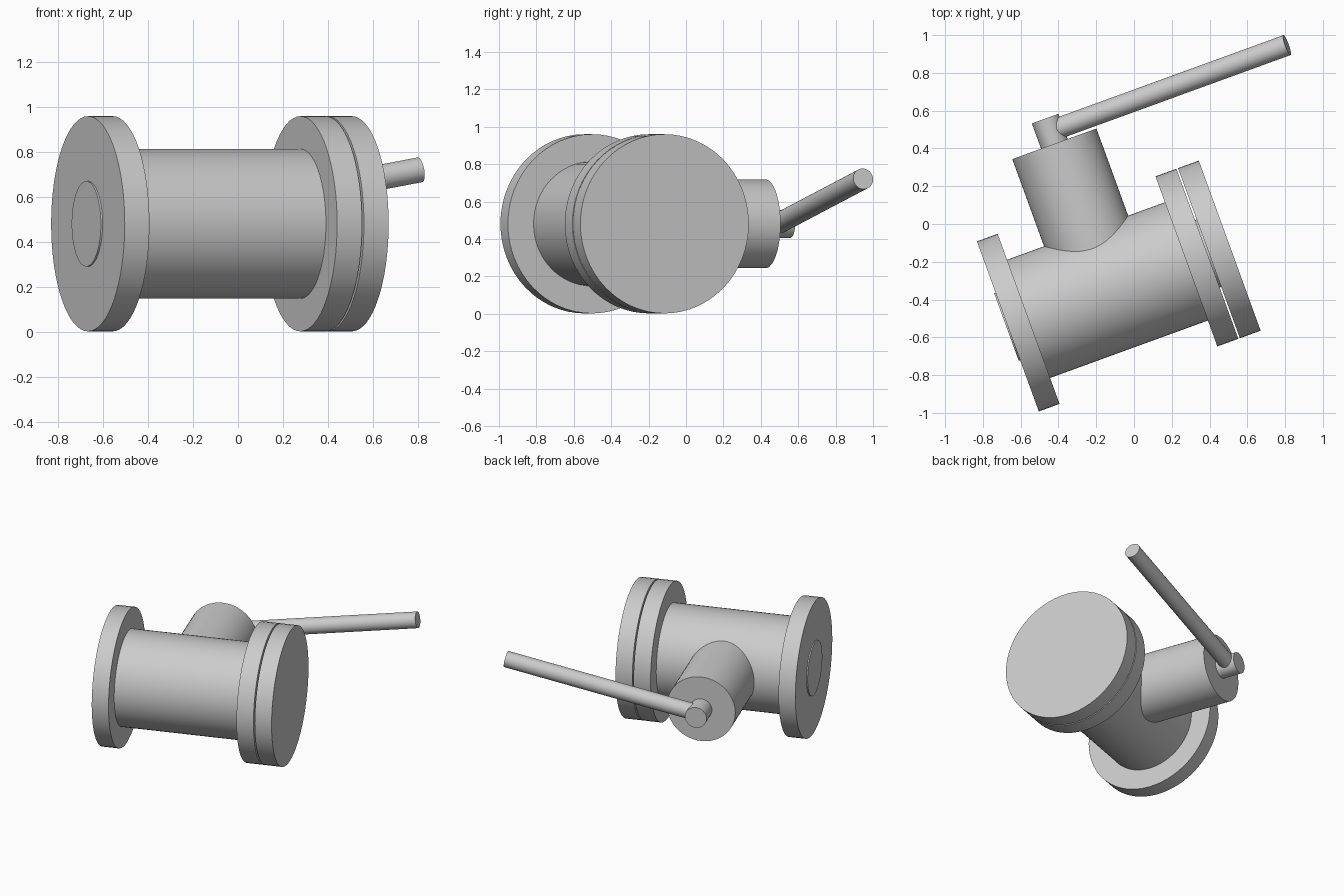
import bpy
from math import radians, tan
from mathutils import Matrix, Vector

if "Cube" in bpy.data.objects:
    bpy.data.objects.remove(bpy.data.objects["Cube"])

TURN = Matrix.Rotation(radians(20), 4, 'Z')   # whole valve is turned in plan
AXIS_V, AXIS_Z = -0.281, 0.481                # main pipe axis in the turned frame
MID_U = -0.251                                # branch / stem position along the pipe


def rod(name, start, end, radius, sides=64):
    """Smooth capped cylinder between two points of the turned frame."""
    a, b = TURN @ Vector(start), TURN @ Vector(end)
    d = b - a
    bpy.ops.mesh.primitive_cylinder_add(
        vertices=sides, radius=radius, depth=d.length, location=(a + b) / 2,
        rotation=d.to_track_quat('Z', 'Y').to_euler())
    ob = bpy.context.object
    ob.name = name
    bpy.ops.object.shade_smooth_by_angle(angle=radians(30))
    return ob


def along_pipe(name, u0, u1, radius):
    return rod(name, (u0, AXIS_V, AXIS_Z), (u1, AXIS_V, AXIS_Z), radius)


# Main pipe, its end flanges and the blanking plate
along_pipe("body_pipe", -0.74, 0.24, 0.333)
for name, u0, u1 in (("inlet_flange", -0.813, -0.696),
                     ("outlet_flange", 0.193, 0.311),
                     ("blanking_plate", 0.320, 0.437)):
    along_pipe(name, u0, u1, 0.479)

# Raised sealing faces on the two pipe flanges
along_pipe("inlet_raised_face", -0.821, -0.78, 0.19)
along_pipe("outlet_raised_face", 0.28, 0.33, 0.19)

# Side branch with the stem and tilted lever
rod("branch_bonnet", (MID_U, AXIS_V, AXIS_Z), (MID_U, 0.543, AXIS_Z), 0.237)
rod("stem", (MID_U, 0.50, AXIS_Z), (MID_U, 0.685, AXIS_Z), 0.075, 48)
reach = 1.336
rod("lever", (MID_U, 0.613, AXIS_Z),
    (MID_U + reach, 0.613, AXIS_Z + reach * tan(radians(10.2))), 0.056, 48)
